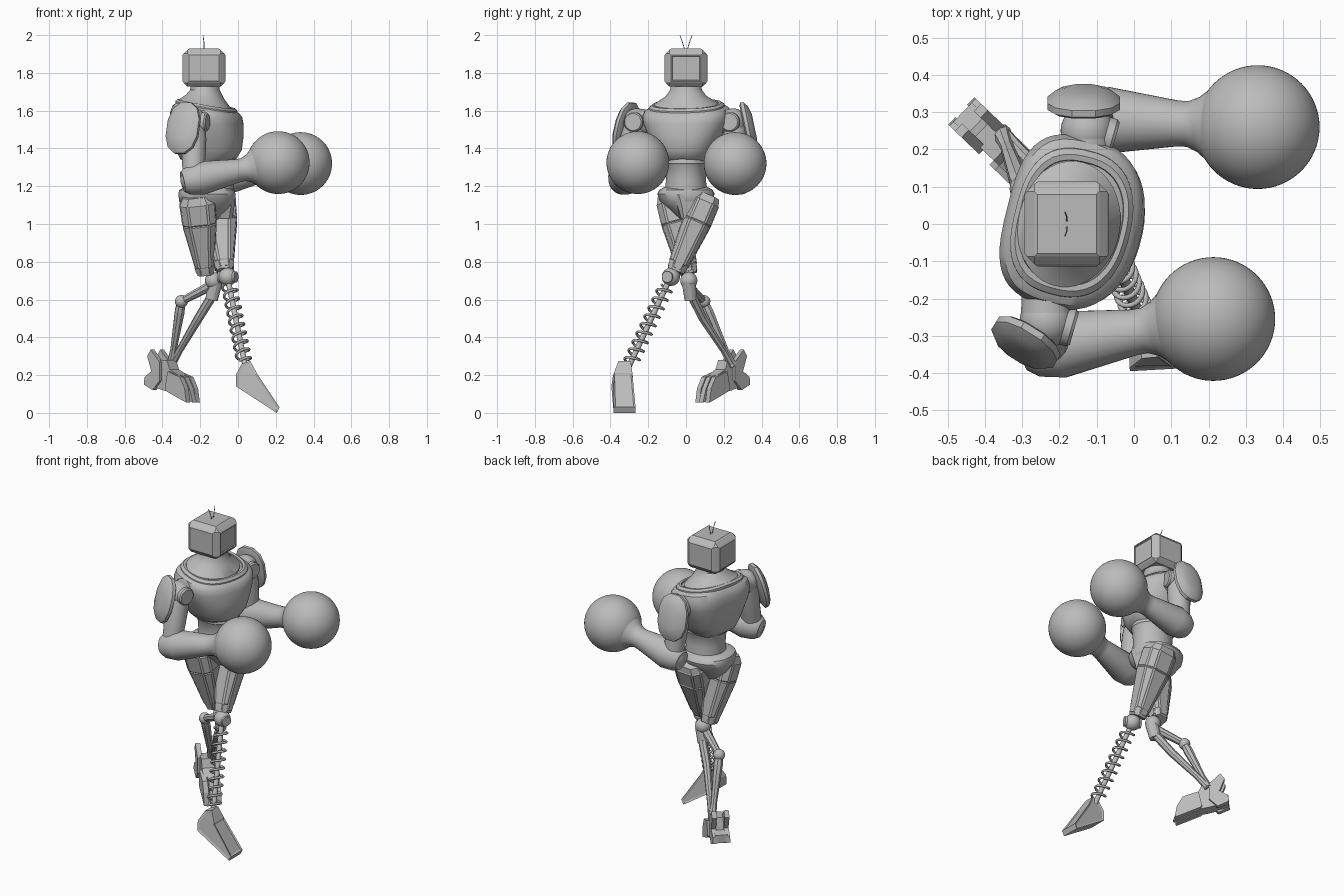
import bpy, bmesh
from math import cos, sin, pi, radians
from mathutils import Vector, Matrix

if "Cube" in bpy.data.objects:
    bpy.data.objects.remove(bpy.data.objects["Cube"])

grey = bpy.data.materials.new("plain grey")
grey.use_nodes = True
grey.diffuse_color = (0.5, 0.5, 0.5, 1)
grey.node_tree.nodes["Principled BSDF"].inputs["Base Color"].default_value = (0.5, 0.5, 0.5, 1)


def finish(name, bm, smooth=True):
    bmesh.ops.recalc_face_normals(bm, faces=bm.faces)
    mesh = bpy.data.meshes.new(name)
    bm.to_mesh(mesh)
    bm.free()
    mesh.materials.append(grey)
    obj = bpy.data.objects.new(name, mesh)
    bpy.context.collection.objects.link(obj)
    if smooth:
        bpy.ops.object.select_all(action="DESELECT")
        obj.select_set(True)
        bpy.context.view_layer.objects.active = obj
        bpy.ops.object.shade_smooth_by_angle(angle=radians(35))
    return obj


def loft(bm, rings):
    rows = [[bm.verts.new(p) for p in ring] for ring in rings]
    n = len(rows[0])
    faces = []
    for r0, r1 in zip(rows, rows[1:]):
        for i in range(n):
            j = (i + 1) % n
            faces.append(bm.faces.new((r0[i], r0[j], r1[j], r1[i])))
    bm.faces.new(rows[0])
    bm.faces.new(rows[-1])
    return faces


def oval(n, a, b, power=1.0, back_power=None):
    pts = []
    for i in range(n):
        t = 2 * pi * (i + 0.5) / n
        c, s = cos(t), sin(t)
        k = back_power if back_power and c < 0 else power
        pts.append((a * abs(c) ** k * (1 if c > 0 else -1),
                    b * abs(s) ** k * (1 if s > 0 else -1)))
    return pts


def tube(name, points, radii, n=24, ref=(1, 0, 0), power=1.0, smooth=True, panel=0):
    """Rings along a path; radii are numbers or (along ref, across ref) pairs."""
    pts = [Vector(p) for p in points]
    rings = []
    for i, p in enumerate(pts):
        t = (pts[min(i + 1, len(pts) - 1)] - pts[max(i - 1, 0)]).normalized()
        side = Vector(ref)
        side = (side - t * side.dot(t)).normalized()
        up = t.cross(side)
        r = radii[i] if isinstance(radii[i], tuple) else (radii[i], radii[i])
        rings.append([p + side * x + up * y for x, y in oval(n, *r, power)])
    bm = bmesh.new()
    faces = loft(bm, rings)
    if panel:
        bmesh.ops.recalc_face_normals(bm, faces=bm.faces)
        big = [f for f in faces if f.calc_area() > 0.004]
        bmesh.ops.inset_individual(bm, faces=big, thickness=0.008, depth=panel)
    return finish(name, bm, smooth)


def body(name, centre, turn, rows, n=48, power=0.85, back_power=None):
    """Stacked level sections: (z, forward shift, half depth, half width, forward slope)."""
    rot = Matrix.Rotation(radians(turn), 3, "Z")
    rings = []
    for z, shift, a, b, slope in rows:
        rings.append([rot @ Vector((x + shift, y, 0)) + Vector((*centre, z - slope * x))
                      for x, y in oval(n, a, b, power, back_power)])
    bm = bmesh.new()
    loft(bm, rings)
    return finish(name, bm)


def ball(name, centre, r, seg=40):
    bm = bmesh.new()
    bmesh.ops.create_uvsphere(bm, u_segments=seg, v_segments=seg // 2, radius=r,
                              matrix=Matrix.Translation(centre))
    return finish(name, bm)


def prism(name, origin, forward, profile, half, panel=0):
    u = Vector(forward).normalized()
    w = Vector((0, 0, 1)).cross(u)
    o = Vector(origin)
    bm = bmesh.new()
    loft(bm, [[o + u * s + Vector((0, 0, z)) + w * k for s, z in profile] for k in (-half, half)])
    if panel:
        bmesh.ops.recalc_face_normals(bm, faces=bm.faces)
        big = [f for f in bm.faces if f.calc_area() > 0.012]
        bmesh.ops.inset_individual(bm, faces=big, thickness=0.014, depth=panel)
    return finish(name, bm, False)


def curve(name, points, r):
    cu = bpy.data.curves.new(name, "CURVE")
    cu.dimensions = "3D"
    cu.bevel_depth = r
    cu.bevel_resolution = 2
    cu.use_fill_caps = True
    sp = cu.splines.new("POLY")
    sp.points.add(len(points) - 1)
    for sp_pt, p in zip(sp.points, points):
        sp_pt.co = (*p, 1)
    cu.materials.append(grey)
    bpy.context.collection.objects.link(bpy.data.objects.new(name, cu))


# Head: bevelled box, raised panels all round and a sunken screen in front
bm = bmesh.new()
bmesh.ops.create_cube(bm, size=1, matrix=Matrix.Translation((-0.18, 0, 1.825))
                      @ Matrix.Diagonal((0.215, 0.215, 0.195, 1)))
bmesh.ops.bevel(bm, geom=list(bm.edges), offset=0.02, segments=1, affect="EDGES")
sides = [f for f in bm.faces if f.calc_area() > 0.015 and f.normal.z > -0.8]
bmesh.ops.inset_individual(bm, faces=sides, thickness=0.012, depth=0.006)
screen = [f for f in sides if f.normal.x > 0.9]
bmesh.ops.inset_individual(bm, faces=screen, thickness=0.006, depth=0)
bmesh.ops.inset_individual(bm, faces=screen, thickness=0.004, depth=-0.006)
finish("head", bm, False)
for s in (-1, 1):
    curve("antenna", [(-0.18, 0.006 * s, 1.92), (-0.18, 0.018 * s, 1.96), (-0.185, 0.032 * s, 1.998)], 0.002)

# Trunk, turned so that the left shoulder leads
body("neck", (-0.175, 0), -10, [(1.76, 0, 0.075, 0.08, 0), (1.71, 0, 0.078, 0.084, 0),
     (1.675, 0, 0.1, 0.11, 0.1), (1.635, 0, 0.138, 0.17, 0.18), (1.6, 0, 0.138, 0.17, 0.2)], power=1)
body("chest", (-0.175, 0.005), -14, [
    (1.32, 0.01, 0.1, 0.11, 0), (1.345, 0.02, 0.145, 0.135, 0), (1.39, 0.025, 0.168, 0.16, 0),
    (1.46, 0.022, 0.178, 0.195, 0), (1.53, 0.015, 0.182, 0.225, 0), (1.575, 0.01, 0.18, 0.232, 0.06),
    (1.605, 0.01, 0.166, 0.22, 0.14), (1.625, 0.01, 0.14, 0.185, 0.18)], back_power=0.65)
body("collar", (-0.175, 0.005), -14, [
    (1.59, 0.01, 0.156, 0.203, 0.18), (1.624, 0.01, 0.157, 0.198, 0.18), (1.636, 0.01, 0.145, 0.182, 0.18),
    (1.634, 0.01, 0.132, 0.167, 0.18), (1.61, 0.01, 0.127, 0.162, 0.18)], back_power=0.75)
body("waist", (-0.14, 0), 0, [(1.38, 0, 0.12, 0.11, 0), (1.32, 0, 0.13, 0.115, 0),
     (1.31, 0, 0.124, 0.108, 0), (1.24, 0, 0.118, 0.105, 0), (1.16, 0, 0.12, 0.115, 0)], power=1)
body("pelvis", (-0.165, 0), 8, [(1.195, 0, 0.12, 0.115, 0), (1.18, 0, 0.145, 0.14, 0),
     (1.16, 0, 0.15, 0.15, 0), (1.12, 0, 0.145, 0.138, 0), (1.075, 0, 0.115, 0.09, 0), (1.02, 0, 0.06, 0.04, 0)])
body("crotch_plate", (-0.075, 0), 8, [(1.16, 0, 0.06, 0.085, 0), (1.09, 0, 0.055, 0.05, 0),
     (1.03, 0, 0.045, 0.03, 0)], n=8, power=0.6)


# Arms
def arm(side, shoulder, elbow, hand, pad_centre, pad_normal):
    s, e, h = Vector(shoulder), Vector(elbow), Vector(hand)
    fwd = Vector((0.96, -0.27, 0))
    inner = Vector((s.x, s.y * 0.6, s.z))
    tube(side + "_shoulder_link", [inner, s], [0.065, 0.07], ref=(0, 0, 1))
    ball(side + "_shoulder", s, 0.072)
    tube(side + "_shoulder_disc", [s, s + fwd * 0.07, s + fwd * 0.078, s + fwd * 0.078, s + fwd * 0.065],
         [0.052, 0.052, 0.045, 0.03, 0.028], ref=(0, 0, 1))
    tube(side + "_upper_arm", [s, s.lerp(e, 0.3), s.lerp(e, 0.65), e],
         [0.06, 0.068, 0.062, 0.058])
    ball(side + "_elbow", e, 0.07)
    d = (h - e).normalized()
    tube(side + "_forearm", [e - d * 0.06, e - d * 0.03, e + d * 0.04, h - d * 0.22, h - d * 0.19,
                             h - d * 0.16, h - d * 0.12],
         [0.055, 0.076, 0.09, 0.062, 0.062, 0.075, 0.108], ref=(0, 0, 1))
    ball(side + "_round_hand", h, 0.166, 64)
    # Shoulder pad: domed shield plate
    c, nrm = Vector(pad_centre), Vector(pad_normal).normalized()
    tube(side + "_shoulder_pad", [c - nrm * 0.025, c - nrm * 0.018, c, c + nrm * 0.018, c + nrm * 0.03],
         [(0.128, 0.088), (0.143, 0.1), (0.142, 0.1), (0.115, 0.078), (0.07, 0.045)], n=12,
         ref=(0, 0, 1), power=0.85)


arm("right", (-0.235, -0.26, 1.54), (-0.235, -0.33, 1.235), (0.213, -0.255, 1.325),
    (-0.295, -0.325, 1.51), (-0.5, -0.8, 0.25))
arm("left", (-0.125, 0.25, 1.54), (-0.11, 0.28, 1.235), (0.332, 0.26, 1.32),
    (-0.135, 0.333, 1.51), (0, 0.95, 0.2))


# Thighs: faceted, panelled and crossing
def thigh(side, top, knee):
    a, b = Vector(top), Vector(knee)
    tube(side + "_thigh", [a, a.lerp(b, 0.08), a.lerp(b, 0.35), a.lerp(b, 0.9), b],
         [(0.078, 0.064), (0.096, 0.076), (0.092, 0.078), (0.05, 0.054), (0.044, 0.046)],
         n=8, power=0.65, smooth=False, panel=0.004)
    tube(side + "_knee_cuff", [a.lerp(b, 0.88), a.lerp(b, 0.97)], [0.058, 0.053], n=8, smooth=False)


thigh("right", (-0.22, -0.09, 1.15), (-0.172, 0.015, 0.735))
thigh("left", (-0.11, 0.118, 1.15), (-0.07, -0.055, 0.75))

# Left lower leg: coil spring around a rod
ball("left_knee", (-0.055, -0.08, 0.72), 0.048)
tube("left_knee_pin", [(-0.1, -0.06, 0.72), (-0.01, -0.1, 0.72)], [0.03, 0.03], ref=(0, 0, 1))
top, low = Vector((-0.052, -0.09, 0.7)), Vector((0.04, -0.305, 0.24))
axis = (low - top).normalized()
p = axis.orthogonal().normalized()
q = axis.cross(p)
tube("left_shin_rod", [top, low], [0.015, 0.015], n=12)
steps, turns = 180, 9
curve("left_spring", [top.lerp(low, 0.06 + 0.88 * i / steps)
      + (p * cos(2 * pi * turns * i / steps) + q * sin(2 * pi * turns * i / steps)) * 0.038
      for i in range(steps + 1)], 0.007)

# Left foot: pointed down onto its toe
left_foot = prism("left_foot", (0, -0.33, 0), (1, 0, 0),
                  [(0.02, 0.26), (0.065, 0.275), (0.1, 0.21), (0.22, 0.03), (0.205, 0),
                   (-0.01, 0.14), (-0.012, 0.2)], 0.058, -0.006)
for v in left_foot.data.vertices:
    k = min(1, max(0, (v.co.z - 0.18) / 0.09))
    v.co.y = -0.325 + (v.co.y + 0.33) * (1 - 0.45 * k) + 0.012 * k - 0.012 * (v.co.z > 0.1)

# Right lower leg: short link, hock joint and two rods
knee, hock, ankle = Vector((-0.13, 0.015, 0.7)), Vector((-0.3, 0.095, 0.59)), Vector((-0.355, 0.245, 0.25))
ball("right_knee", knee, 0.045)
tube("right_knee_drum", [knee + Vector((0.01, 0, -0.01)), knee + Vector((-0.01, 0.01, -0.1))],
     [0.038, 0.034], n=12, smooth=False)
tube("right_link", [knee + Vector((-0.02, 0, -0.03)), hock], [0.026, 0.02], n=8, ref=(0, 0, 1), smooth=False)
ball("right_hock", hock, 0.034, 20)
tube("right_rear_rod", [hock, hock.lerp(ankle, 0.15), hock.lerp(ankle, 0.75), ankle],
     [0.022, 0.028, 0.018, 0.026], n=8, smooth=False)
tube("right_front_rod", [knee + Vector((0, 0.01, -0.07)), (-0.21, 0.09, 0.5), (-0.31, 0.2, 0.33), ankle],
     [0.026, 0.024, 0.018, 0.022], n=8, smooth=False)

# Right foot: split toes, ankle block and heel fins
heel, along = Vector((-0.46, 0.3, 0)), Vector((0.72, -0.69, 0))
across = Vector((-along.y, along.x, 0))
prism("right_foot", heel, along, [(0, 0.15), (0, 0.2), (0.05, 0.21), (0.07, 0.28), (0.15, 0.28),
      (0.17, 0.23), (0.23, 0.2), (0.23, 0.1), (0.12, 0.12)], 0.036)
for i in (-1, 0, 1):
    prism("right_toe", heel + across * 0.037 * i, along,
          [(0.15, 0.13), (0.17, 0.22), (0.26, 0.19), (0.295, 0.13), (0.32 - 0.012 * abs(i), 0.055),
           (0.28, 0.065), (0.16, 0.115)], 0.015)
    if i:
        prism("right_heel_fin", heel + across * 0.037 * i, along,
              [(-0.005, 0.15), (0.0, 0.19), (0.05, 0.22), (0.02, 0.3), (0.045, 0.335), (0.11, 0.27),
               (0.11, 0.17), (0.06, 0.12)], 0.014)
